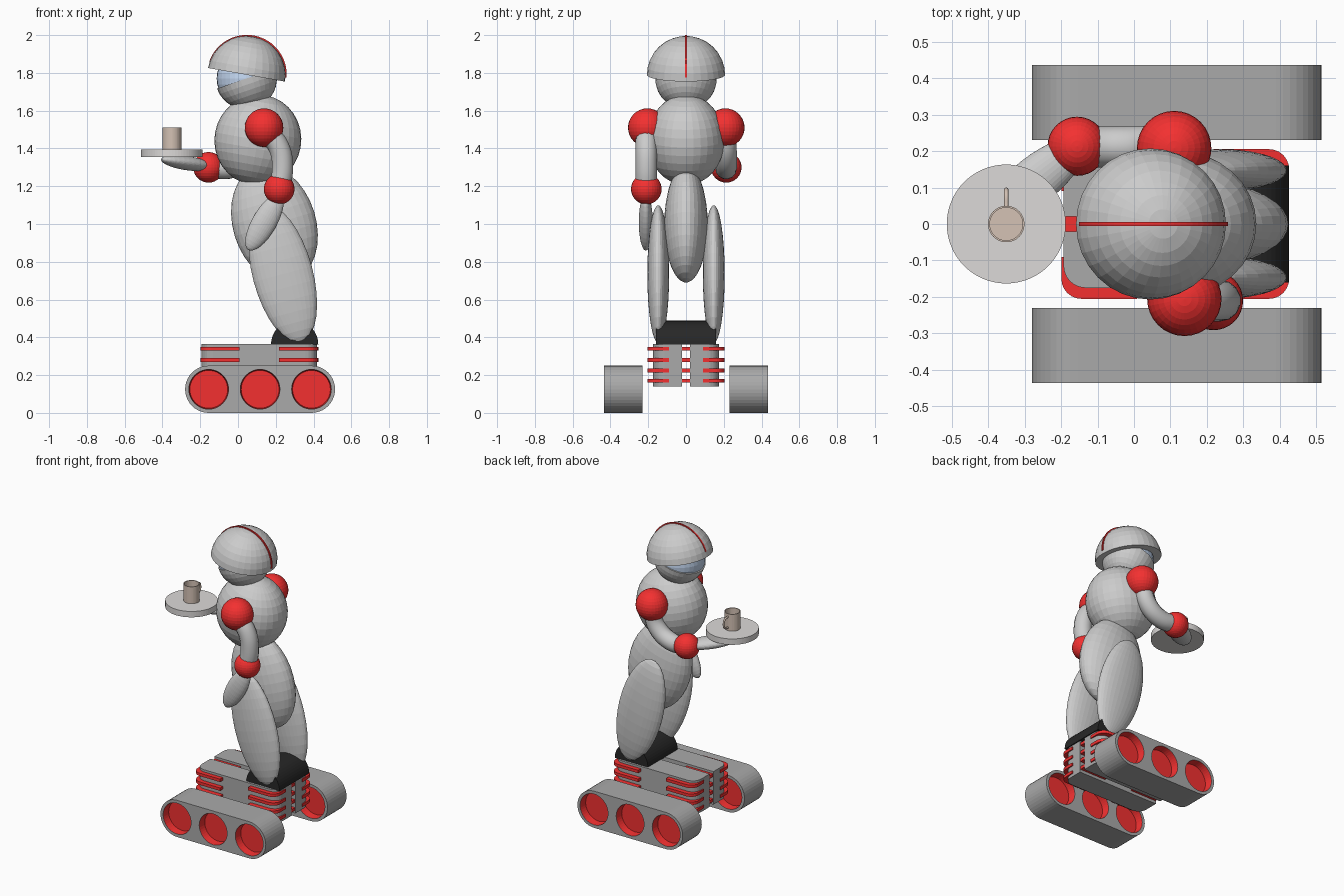
import bpy, bmesh
from math import sin, cos, pi, radians
from mathutils import Vector

if "Cube" in bpy.data.objects:
    bpy.data.objects.remove(bpy.data.objects["Cube"])


def material(name, rgb):
    m = bpy.data.materials.new(name)
    m.diffuse_color = (*rgb, 1)
    m.use_nodes = True
    m.node_tree.nodes["Principled BSDF"].inputs["Base Color"].default_value = m.diffuse_color
    return m


RED = material("red", (0.9, 0.03, 0.03))
DARK = material("dark_grey", (0.4, 0.4, 0.4))
BLACK = material("black", (0.02, 0.02, 0.02))
BLUE = material("visor_blue", (0.55, 0.68, 0.88))
TAN = material("cup_tan", (0.66, 0.54, 0.46))
TRAY = material("tray_grey", (0.72, 0.7, 0.69))


def add_object(name, data, mat=None, loc=(0, 0, 0)):
    ob = bpy.data.objects.new(name, data)
    bpy.context.collection.objects.link(ob)
    ob.location = loc
    if mat:
        data.materials.append(mat)
    return ob


def from_bmesh(name, bm, mat, loc):
    me = bpy.data.meshes.new(name)
    bmesh.ops.recalc_face_normals(bm, faces=bm.faces)
    bm.to_mesh(me)
    bm.free()
    return add_object(name, me, mat, loc)


def ellipsoid(name, loc, size, lean=0, mat=None, half=0):
    """Faceted ball; half=1 keeps the upper dome, half=-1 the lower bowl."""
    bm = bmesh.new()
    bmesh.ops.create_uvsphere(bm, u_segments=32, v_segments=16, radius=1)
    if half:
        bmesh.ops.bisect_plane(bm, geom=bm.verts[:] + bm.edges[:] + bm.faces[:], dist=1e-4,
                               plane_co=(0, 0, 0), plane_no=(0, 0, -half), clear_outer=True)
        rim = [e for e in bm.edges if e.is_boundary]
        if rim:
            bmesh.ops.holes_fill(bm, edges=rim, sides=0)
    bmesh.ops.scale(bm, vec=size, verts=bm.verts)
    ob = from_bmesh(name, bm, mat, loc)
    ob.rotation_euler.y = radians(lean)
    return ob


def lathe(name, profile, loc, mat, n=40):
    bm = bmesh.new()
    verts = [bm.verts.new((r, 0, z)) for r, z in profile]
    edges = [bm.edges.new(p) for p in zip(verts, verts[1:])]
    bmesh.ops.spin(bm, geom=verts + edges, cent=(0, 0, 0), axis=(0, 0, 1),
                   angle=2 * pi, steps=n, use_duplicate=False)
    bmesh.ops.remove_doubles(bm, verts=bm.verts, dist=1e-5)
    return from_bmesh(name, bm, mat, loc)


def to_mesh(ob):
    bpy.ops.object.select_all(action='DESELECT')
    ob.select_set(True)
    bpy.context.view_layer.objects.active = ob
    bpy.ops.object.convert(target='MESH')


def prism(name, outlines, depth, loc, mat, upright=False):
    """Extruded flat outline; further outlines inside the first become holes."""
    cu = bpy.data.curves.new(name, 'CURVE')
    cu.dimensions, cu.fill_mode, cu.extrude = '2D', 'BOTH', depth / 2
    for pts in outlines:
        s = cu.splines.new('POLY')
        s.points.add(len(pts) - 1)
        for p, (x, y) in zip(s.points, pts):
            p.co = (x, y, 0, 1)
        s.use_cyclic_u, s.use_smooth = True, False
    ob = add_object(name, cu, mat, loc)
    if upright:
        ob.rotation_euler.x = pi / 2
    to_mesh(ob)


def tube(name, pts, radius, mat=None):
    cu = bpy.data.curves.new(name, 'CURVE')
    cu.dimensions, cu.bevel_depth, cu.bevel_resolution = '3D', radius, 5
    cu.resolution_u, cu.use_fill_caps = 6, True
    s = cu.splines.new('BEZIER')
    s.bezier_points.add(len(pts) - 1)
    for b, p in zip(s.bezier_points, pts):
        b.co = p
        b.handle_left_type = b.handle_right_type = 'AUTO'
    to_mesh(add_object(name, cu, mat))


def arc(cx, cy, r, a0, a1, n):
    return [(cx + r * cos(radians(a0 + (a1 - a0) * i / n)),
             cy + r * sin(radians(a0 + (a1 - a0) * i / n))) for i in range(n + 1)]


def circle(cx, cy, r, n=40):
    return arc(cx, cy, r, 0, 360, n)[:-1]


# Tracks with recessed wheels
WHEEL_X = (-0.155, 0.117, 0.389)
for side, tag in ((-1, "left"), (1, "right")):
    y = side * 0.3325
    belt = arc(WHEEL_X[2], 0, 0.125, -90, 90, 20) + arc(WHEEL_X[0], 0, 0.125, 90, 270, 20)
    prism(f"track_{tag}", [belt] + [circle(x, 0, 0.105) for x in WHEEL_X],
          0.205, (0, y, 0.125), DARK, True)
    for i, x in enumerate(WHEEL_X):
        w = lathe(f"wheel_{tag}_{i}", [(0, -0.05), (0.1, -0.05), (0.105, -0.101),
                                       (0.105, 0.101), (0.1, 0.05), (0, 0.05)], (x, y, 0.125), RED)
        w.rotation_euler.x = pi / 2

# Chassis: two blocks with rounded outer corners and a groove between
for s, tag in ((-1, "left"), (1, "right")):
    pts = [(-0.193, 0.02), (0.418, 0.02)] + arc(0.358, 0.115, 0.06, 0, 90, 6) \
        + arc(-0.133, 0.115, 0.06, 90, 180, 6)
    prism(f"chassis_{tag}", [[(x, s * y) for x, y in pts]], 0.225, (0, 0, 0.2525), DARK)

# Red fins at chassis corners and in the groove
FIN_Z = (0.17, 0.225, 0.28, 0.34)
for i, z in enumerate(FIN_Z):
    for sx in (-1, 1):
        for sy in (-1, 1):
            pts = [(0.105, 0.09), (0.312, 0.09)] + arc(0.257, 0.15, 0.055, 0, 90, 6) + [(0.105, 0.205)]
            prism(f"fin_{i}_{sx}_{sy}", [[(0.113 + sx * x, sy * y) for x, y in pts]],
                  0.02, (0, 0, z), RED)
        prism(f"groove_fin_{i}_{sx}", [[(0.113 + sx * a, b) for a, b in
              ((0.105, -0.021), (0.303, -0.021), (0.303, 0.021), (0.105, 0.021))]],
              0.02, (0, 0, z), RED)

# Hip hinge, legs, pelvis and torso
prism("hip_hinge", [arc(0.3, 0, 0.125, 0, 180, 24)], 0.32, (0, 0, 0.363), BLACK, True)
for s, tag in ((-1, "left"), (1, "right")):
    ellipsoid(f"leg_{tag}", (0.237, s * 0.147, 0.735), (0.159, 0.058, 0.375), -15)
ellipsoid("pelvis", (0.193, 0, 1.0), (0.22, 0.115, 0.317), -17)
ellipsoid("torso", (0.105, 0, 1.445), (0.23, 0.205, 0.24), 10)

# Head: lower bowl, visor ball, helmet dome and crest
ellipsoid("head_bowl", (0.043, 0, 1.77), (0.163,) * 3, -19, None, -1)
ellipsoid("visor", (0.043, 0, 1.77), (0.156,) * 3, 0, BLUE)
ellipsoid("helmet", (0.045, 0, 1.79), (0.207, 0.207, 0.205), 10, None, 1)
prism("helmet_crest", [arc(0.047, 0, 0.211, -4, 160, 32) + arc(0.047, 0, 0.192, 160, -4, 32)],
      0.01, (0, 0, 1.79), RED, True)

# Lowered arm
ellipsoid("left_shoulder", (0.138, -0.205, 1.51), (0.102,) * 3, 0, RED)
tube("left_upper_arm", [(0.15, -0.21, 1.49), (0.215, -0.21, 1.41), (0.236, -0.21, 1.3), (0.217, -0.21, 1.18)], 0.057)
ellipsoid("left_elbow", (0.218, -0.21, 1.185), (0.081,) * 3, 0, RED)
ellipsoid("left_forearm", (0.14, -0.213, 1.01), (0.065, 0.037, 0.17), 30)

# Raised arm carrying the tray
ellipsoid("right_shoulder", (0.11, 0.208, 1.51), (0.102,) * 3, 0, RED)
tube("right_upper_arm", [(0.11, 0.21, 1.49), (0.07, 0.212, 1.37), (-0.03, 0.212, 1.3), (-0.155, 0.212, 1.3)], 0.057)
ellipsoid("right_elbow", (-0.156, 0.213, 1.3), (0.081,) * 3, 0, RED)
arm = ellipsoid("right_forearm", (-0.27, 0.12, 1.322), (0.065, 0.037, 0.17))
arm.rotation_euler = Vector((-0.77, -0.62, 0.12)).to_track_quat('Z', 'Y').to_euler()

# Tray and cup with handle
lathe("tray", [(0, 0), (0.163, 0), (0.163, 0.04), (0, 0.04)], (-0.35, 0, 1.355), TRAY, 64)
lathe("cup", [(0, 0), (0.05, 0), (0.05, 0.115), (0.045, 0.115), (0.045, 0.01), (0, 0.01)],
      (-0.35, 0, 1.395), TAN, 32)
tube("cup_handle", [(-0.35, 0.047, 1.49), (-0.35, 0.085, 1.48), (-0.35, 0.094, 1.453),
                    (-0.35, 0.085, 1.426), (-0.35, 0.047, 1.415)], 0.006, TAN)
